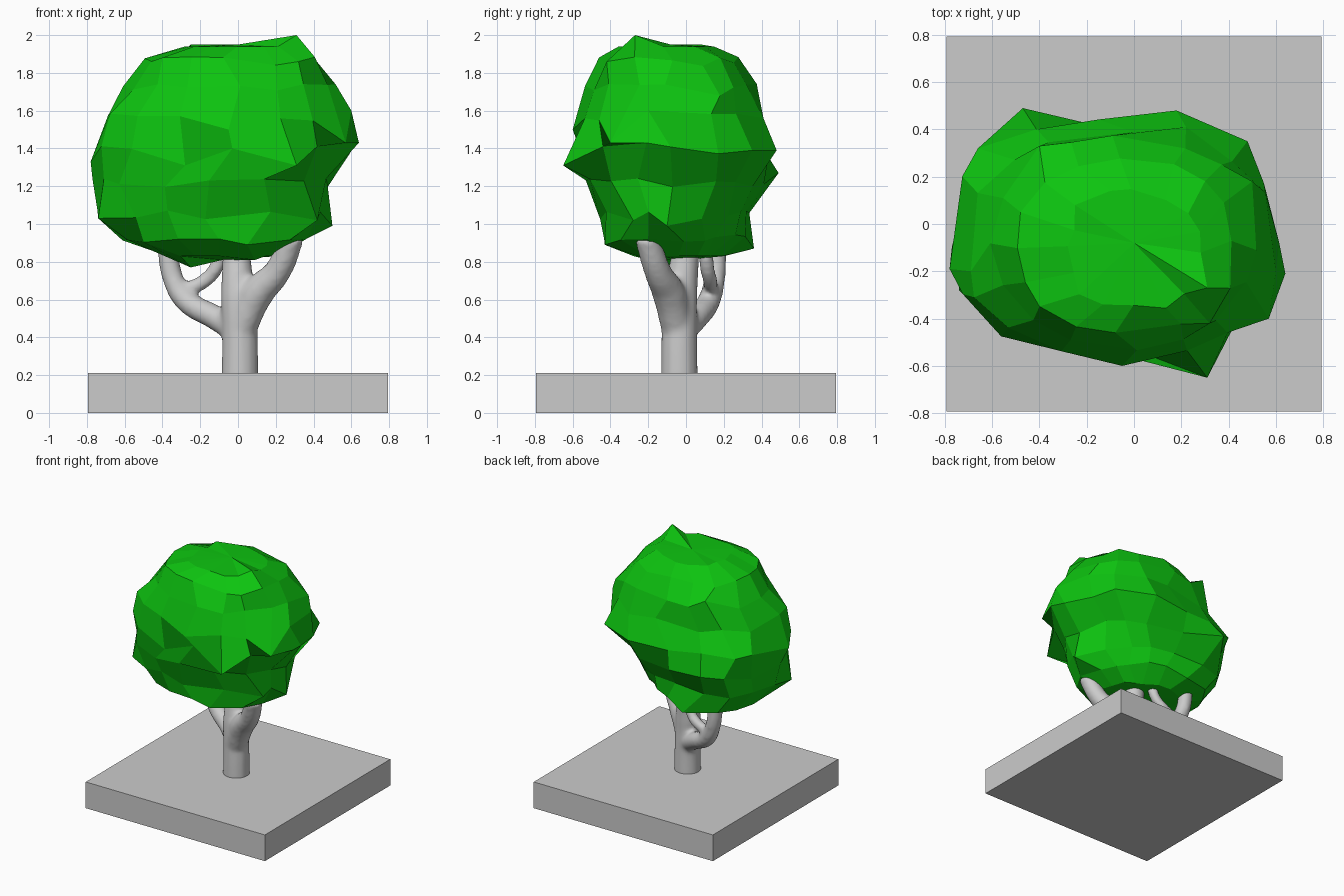
import bpy, bmesh, math, random
from mathutils import Vector

if "Cube" in bpy.data.objects:
    bpy.data.objects.remove(bpy.data.objects["Cube"])

random.seed(4)


def add_object(name, mesh):
    obj = bpy.data.objects.new(name, mesh)
    bpy.context.collection.objects.link(obj)
    return obj


# Square ground slab
bpy.ops.mesh.primitive_cube_add(size=1, location=(0, 0, 0.105))
base = bpy.context.object
base.name = "base_slab"
base.scale = (1.588, 1.588, 0.21)

# Trunk and branches: tapered paths (x, y, z, radius), fused into one skin
paths = [
    [(.01, -.035, .17, .1), (.01, -.035, .4, .096), (0, -.03, .62, .093), (-.01, .01, .92, .068)],
    [(.02, -.05, .46, .085), (.10, -.09, .63, .09), (.21, -.15, .75, .072), (.29, -.21, .94, .066)],
    [(0, -.02, .43, .07), (-.13, .06, .51, .066), (-.27, .12, .59, .062),
     (-.34, .15, .70, .057), (-.38, .16, .93, .055)],
    [(-.31, .13, .65, .037), (-.19, .13, .69, .04), (-.11, .11, .78, .04), (-.09, .1, .9, .04)],
]
curve = bpy.data.curves.new("branch_paths", "CURVE")
curve.dimensions = "3D"
curve.bevel_depth = 1
curve.bevel_resolution = 4
curve.use_fill_caps = True
for path in paths:
    spline = curve.splines.new("BEZIER")
    spline.bezier_points.add(len(path) - 1)
    for bp, (x, y, z, r) in zip(spline.bezier_points, path):
        bp.co = (x, y, z)
        bp.radius = r
        bp.handle_left_type = bp.handle_right_type = "AUTO"
helper = add_object("branch_paths", curve)
deps = bpy.context.evaluated_depsgraph_get()
trunk = add_object("trunk", bpy.data.meshes.new_from_object(helper.evaluated_get(deps)))
bpy.data.objects.remove(helper)
remesh = trunk.modifiers.new("fuse", "REMESH")
remesh.mode = "VOXEL"
remesh.voxel_size = 0.016
remesh.use_smooth_shade = True
smooth = trunk.modifiers.new("soften", "SMOOTH")
smooth.factor = 0.5
smooth.iterations = 8

# Foliage: stacked rings (z, x min, x max, y min, y max)
rings = [
    (.83, -.38, .24, -.27, .22), (.92, -.60, .42, -.42, .37), (1.05, -.73, .50, -.47, .39),
    (1.22, -.76, .51, -.53, .43), (1.39, -.77, .60, -.58, .44), (1.56, -.70, .60, -.58, .40),
    (1.72, -.60, .52, -.52, .36), (1.86, -.49, .43, -.45, .28), (1.94, -.28, .28, -.36, .13),
]
# Landmark corners that give the crown its lumpy outline
corners = [
    (.31, -.27, 2.0), (.31, -.65, 1.31), (.64, -.21, 1.43), (.48, .35, 1.39), (.18, .48, 1.39),
    (-.47, .49, 1.27), (-.78, -.19, 1.33), (-.66, .32, 1.4), (.57, -.4, 1.43), (-.28, -.53, 1.31),
    (-.05, -.6, 1.5), (-.03, -.52, 1.4), (-.25, -.1, .77), (.5, -.1, .99), (-.74, -.28, 1.03),
    (-.48, .05, 1.88), (-.1, .14, 1.94), (-.4, .33, 1.8), (.5, .18, 1.68), (-.69, -.2, 1.57),
    (.22, .41, 1.56), (.05, -.43, .89), (.32, -.42, 1.86), (-.22, .36, .87), (.42, -.28, 1.02),
    (.36, -.2, .92), (.09, -.2, .81), (.6, -.2, 1.6), (-.25, .08, 1.95),
]
SIDES, POWER = 16, 2 / 2.35


def bend(v):
    return math.copysign(abs(v) ** POWER, v)


bm = bmesh.new()
loops = []
for k, (z, x0, x1, y0, y1) in enumerate(rings):
    loop = []
    for i in range(SIDES):
        a = 2 * math.pi * (i + random.uniform(-.18, .18)) / SIDES
        # undercut the right rear below the widest ring
        cut = 1 - .9 * max(0, min(1.35 - z, .35)) * max(0, math.cos(a - .8)) ** 2
        loop.append(bm.verts.new((
            (x0 + x1) / 2 + (x1 - x0) / 2 * bend(math.cos(a)) * cut + random.uniform(-.018, .018),
            (y0 + y1) / 2 + (y1 - y0) / 2 * bend(math.sin(a)) * cut + random.uniform(-.018, .018),
            z + random.uniform(-.025, .025) * (0 < k < len(rings) - 1))))
    loops.append(loop)
for lo, hi in zip(loops, loops[1:]):
    for i in range(SIDES):
        j = (i + 1) % SIDES
        bm.faces.new((lo[i], lo[j], hi[j], hi[i]))

# Close the top and bottom with fans
for loop, tip in ((loops[0], (-.08, 0, .81)), (loops[-1], (0, -.08, 1.95))):
    cap = bm.verts.new(tip)
    for i in range(SIDES):
        bm.faces.new((loop[i], loop[(i + 1) % SIDES], cap))

# Pull the closest free corner to each landmark
free = [v for loop in loops for v in loop]
for c in map(Vector, corners):
    v = min(free, key=lambda p: (p.co - c).length)
    v.co = c
    free.remove(v)
bmesh.ops.recalc_face_normals(bm, faces=bm.faces)
mesh = bpy.data.meshes.new("foliage")
bm.to_mesh(mesh)
bm.free()
foliage = add_object("foliage", mesh)
green = bpy.data.materials.new("leaf_green")
green.diffuse_color = (.004, .55, .005, 1)
green.use_nodes = True
green.node_tree.nodes["Principled BSDF"].inputs["Base Color"].default_value = green.diffuse_color
mesh.materials.append(green)
